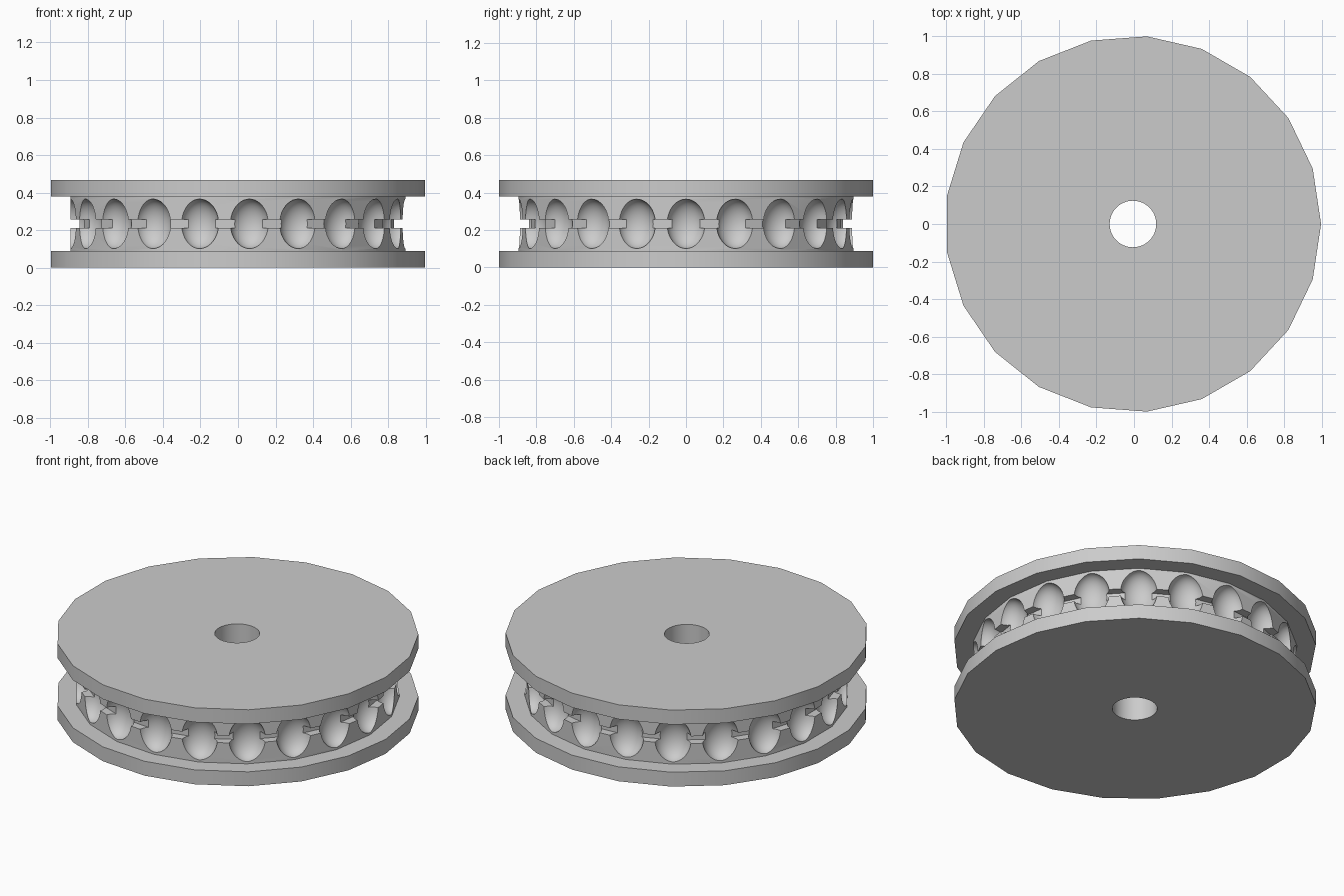
import bpy, bmesh
from math import cos, sin, tau, radians
from mathutils import Matrix

if "Cube" in bpy.data.objects:
    bpy.data.objects.remove(bpy.data.objects["Cube"])

SIDES = 21
CENTRE_X = -0.0056      # odd-sided outline, so the axis sits off the middle
HEIGHT = 0.467
RIM, CORE, GROOVE = 1.0028, 0.898, 0.848
FLANGE = 0.088          # flange thickness
SLOT = 0.022            # half height of the groove

grey = bpy.data.materials.new("light grey")
grey.use_nodes = True
grey.diffuse_color = (0.6, 0.6, 0.6, 1)
grey.node_tree.nodes["Principled BSDF"].inputs["Base Color"].default_value = (0.6, 0.6, 0.6, 1)


def add_object(name, bm):
    mesh = bpy.data.meshes.new(name)
    bmesh.ops.recalc_face_normals(bm, faces=bm.faces)
    bm.to_mesh(mesh)
    bm.free()
    mesh.materials.append(grey)
    obj = bpy.data.objects.new(name, mesh)
    bpy.context.collection.objects.link(obj)
    return obj


# Wheel body: stepped profile turned round the axis
mid = HEIGHT / 2
profile = [(RIM, 0), (RIM, FLANGE), (CORE, FLANGE), (CORE, mid - SLOT), (GROOVE, mid - SLOT)]
profile += [(r, HEIGHT - z) for r, z in reversed(profile)]
bm = bmesh.new()
rings = [[bm.verts.new((CENTRE_X + r * cos(tau * i / SIDES), r * sin(tau * i / SIDES), z))
          for i in range(SIDES)] for r, z in profile]
for low, high in zip(rings, rings[1:]):
    for i in range(SIDES):
        j = (i + 1) % SIDES
        bm.faces.new((low[i], low[j], high[j], high[i]))
bm.faces.new(rings[0])
bm.faces.new(rings[-1])
wheel = add_object("flanged_wheel", bm)

# Cutters: axle hole and one oval pocket at each corner of the core
bm = bmesh.new()
bmesh.ops.create_cone(bm, cap_ends=True, segments=64, radius1=0.124, radius2=0.124, depth=1,
                      matrix=Matrix.Translation((CENTRE_X, 0, mid)))
for i in range(SIDES):
    place = (Matrix.Translation((CENTRE_X, 0, mid)) @ Matrix.Rotation(tau * i / SIDES, 4, 'Z')
             @ Matrix.Translation((CORE, 0, 0)) @ Matrix.Diagonal((0.09, 0.103, 0.132, 1)))
    bmesh.ops.create_uvsphere(bm, u_segments=32, v_segments=20, radius=1, matrix=place)
cutter = add_object("pocket_cutter", bm)
cutter.hide_render = True

cut = wheel.modifiers.new("pockets", 'BOOLEAN')
cut.operation = 'DIFFERENCE'
cut.solver = 'EXACT'
cut.object = cutter

# Apply the cut, drop the cutter and smooth the gentle edges
bpy.ops.object.select_all(action='DESELECT')
wheel.select_set(True)
bpy.context.view_layer.objects.active = wheel
bpy.ops.object.modifier_apply(modifier=cut.name)
bpy.data.objects.remove(cutter)
bpy.ops.object.shade_smooth_by_angle(angle=radians(30))
